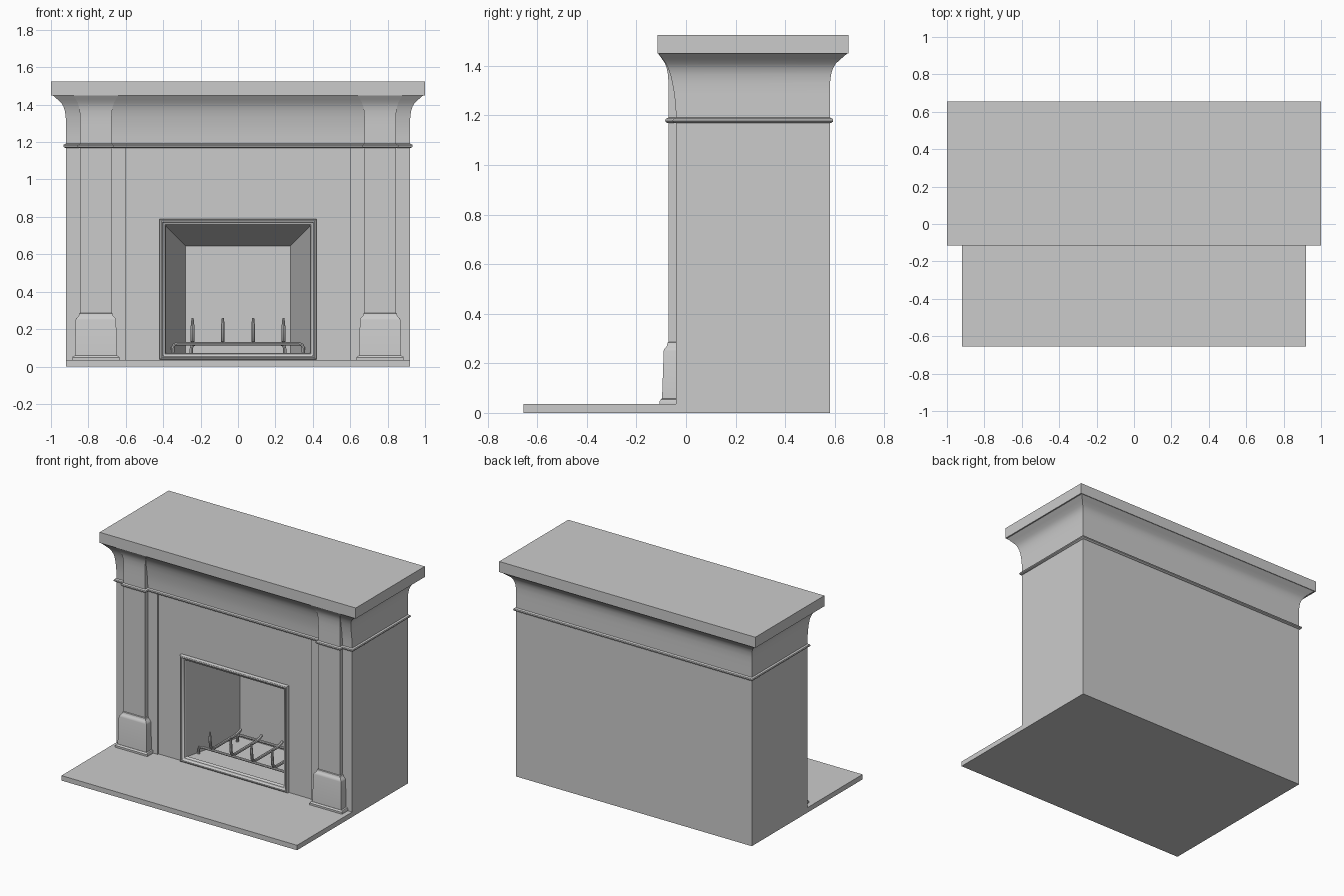
import bpy
import bmesh
import math

if "Cube" in bpy.data.objects:
    bpy.data.objects.remove(bpy.data.objects["Cube"])


def make_mesh(name, loops, cap_start=True, cap_end=True, smooth=True):
    """Skin a series of equal-length point loops into one mesh object."""
    bm = bmesh.new()
    rings = [[bm.verts.new(p) for p in loop] for loop in loops]
    for a, b in zip(rings, rings[1:]):
        n = len(a)
        for i in range(n):
            j = (i + 1) % n
            bm.faces.new((a[i], a[j], b[j], b[i]))
    if cap_start:
        bm.faces.new(rings[0][::-1])
    if cap_end:
        bm.faces.new(rings[-1])
    bmesh.ops.recalc_face_normals(bm, faces=bm.faces)
    mesh = bpy.data.meshes.new(name)
    bm.to_mesh(mesh)
    bm.free()
    obj = bpy.data.objects.new(name, mesh)
    bpy.context.collection.objects.link(obj)
    if smooth:
        shade(obj)
    return obj


def shade(obj):
    bpy.ops.object.select_all(action='DESELECT')
    obj.select_set(True)
    bpy.context.view_layer.objects.active = obj
    bpy.ops.object.shade_smooth_by_angle(angle=math.radians(32))


def stack(name, levels, smooth=True):
    """Stacked plan rectangles: (x0, x1, y0, y1, z)."""
    return make_mesh(name, [[(a, c, z), (b, c, z), (b, d, z), (a, d, z)]
                            for a, b, c, d, z in levels], smooth=smooth)


def facing(name, levels, **kw):
    """Nested front-facing rectangles: (half width, z0, z1, y)."""
    return make_mesh(name, [[(-w, y, a), (w, y, a), (w, y, b), (-w, y, b)]
                            for w, a, b, y in levels], **kw)


def box(name, x0, x1, y0, y1, z0, z1):
    return stack(name, [(x0, x1, y0, y1, z0), (x0, x1, y0, y1, z1)], False)


def rod(name, points, radius, scales=None):
    """Round metal bar along a path."""
    curve = bpy.data.curves.new(name, 'CURVE')
    curve.dimensions = '3D'
    curve.bevel_depth = radius
    curve.bevel_resolution = 2
    curve.use_fill_caps = True
    line = curve.splines.new('POLY')
    line.points.add(len(points) - 1)
    for i, p in enumerate(points):
        line.points[i].co = (*p, 1)
        line.points[i].radius = scales[i] if scales else 1
    obj = bpy.data.objects.new(name, curve)
    bpy.context.collection.objects.link(obj)
    bpy.ops.object.select_all(action='DESELECT')
    obj.select_set(True)
    bpy.context.view_layer.objects.active = obj
    bpy.ops.object.convert(target='MESH')
    shade(bpy.context.view_layer.objects.active)


# hearth slab and mantel shelf
box("hearth", -0.92, 0.92, -0.655, 0.58, 0, 0.035)
box("mantel_shelf", -1, 1, -0.115, 0.655, 1.45, 1.525)

# chimney body with recessed panel and tapering firebox
facing("body", [
    (0.92, 0.03, 1.2, 0.58), (0.92, 0.03, 1.2, -0.04),
    (0.6, 0.032, 1.175, -0.04), (0.6, 0.032, 1.175, -0.03),
    (0.388, 0.068, 0.753, -0.03), (0.28, 0.068, 0.645, 0.42)], smooth=False)

# rounded moulding around the firebox opening
profile = [(0, -0.028), (0, -0.046), (0.004, -0.053), (0.010, -0.056),
           (0.016, -0.054), (0.020, -0.048), (0.024, -0.044),
           (0.030, -0.042), (0.034, -0.036), (0.036, -0.020)]
facing("firebox_frame", [(0.42 - i, 0.037 + i, 0.79 - i, y)
                         for i, y in profile], cap_start=False, cap_end=False)

# cove under the shelf: (side/back overhang, front overhang, height)
cove = [(0, 0, 1.18), (0, 0.002, 1.24), (0, 0.008, 1.29), (0.001, 0.015, 1.33),
        (0.005, 0.023, 1.365), (0.013, 0.032, 1.39), (0.025, 0.042, 1.41),
        (0.045, 0.055, 1.428), (0.073, 0.073, 1.452)]
stack("crown_cove", [(-0.92 - o, 0.92 + o, -0.04 - f, 0.58 + o, z)
                     for o, f, z in cove])

# bead around the top of the body
bead = [(-0.005, 1.168), (0.007, 1.170), (0.013, 1.175), (0.014, 1.181),
        (0.011, 1.187), (0.004, 1.190), (-0.005, 1.194)]
stack("body_bead", [(-0.92 - o, 0.92 + o, -0.04 - o, 0.58 + o, z)
                    for o, z in bead])

# pilasters, mirrored left and right
for side, s in (("left", -1), ("right", 1)):
    cx = s * 0.76

    def column(name, levels, smooth=True):
        stack(f"{side}_pilaster_{name}",
              [(cx - w, cx + w, y, 0.0, z) for w, y, z in levels], smooth)

    column("shaft", [(0.084, -0.07, 0.25), (0.084, -0.07, 1.18)], False)
    column("plinth", [(0.126, -0.106, 0.033), (0.126, -0.106, 0.048),
                      (0.122, -0.101, 0.055), (0.114, -0.098, 0.058)])
    column("base", [(0.113, -0.097, 0.05), (0.108, -0.090, 0.25),
                    (0.105, -0.088, 0.258), (0.096, -0.080, 0.266),
                    (0.091, -0.076, 0.274), (0.089, -0.075, 0.283),
                    (0.084, -0.070, 0.286)])
    column("bead", [(0.084 + o, -0.07 - o, z) for o, z in bead])
    column("cap", [(0.084 + 0.5 * o, -0.07 - 0.6 * o, z) for o, _, z in cove])

# fire grate: two arched rails and four bars with raised front tips
for label, y in (("front", 0.06), ("back", 0.35)):
    w = 0.35 if y < 0.2 else 0.25
    rod(f"grate_{label}_rail",
        [(-w, y, 0.07), (-w + 0.001, y, 0.10), (-w + 0.008, y, 0.116),
         (-w + 0.024, y, 0.122), (w - 0.024, y, 0.122),
         (w - 0.008, y, 0.116), (w - 0.001, y, 0.10), (w, y, 0.07)], 0.009)
for i in range(4):
    x = -0.243 + 0.162 * i
    rod(f"grate_bar_{i + 1}",
        [(x, 0.38, 0.15), (x, 0.36, 0.138), (x, 0.32, 0.13), (x, 0.07, 0.13),
         (x, 0.05, 0.14), (x, 0.04, 0.16), (x, 0.035, 0.215),
         (x, 0.035, 0.26)], 0.010, [1, 1, 1, 1, 1, 1, 1, 0.55])
